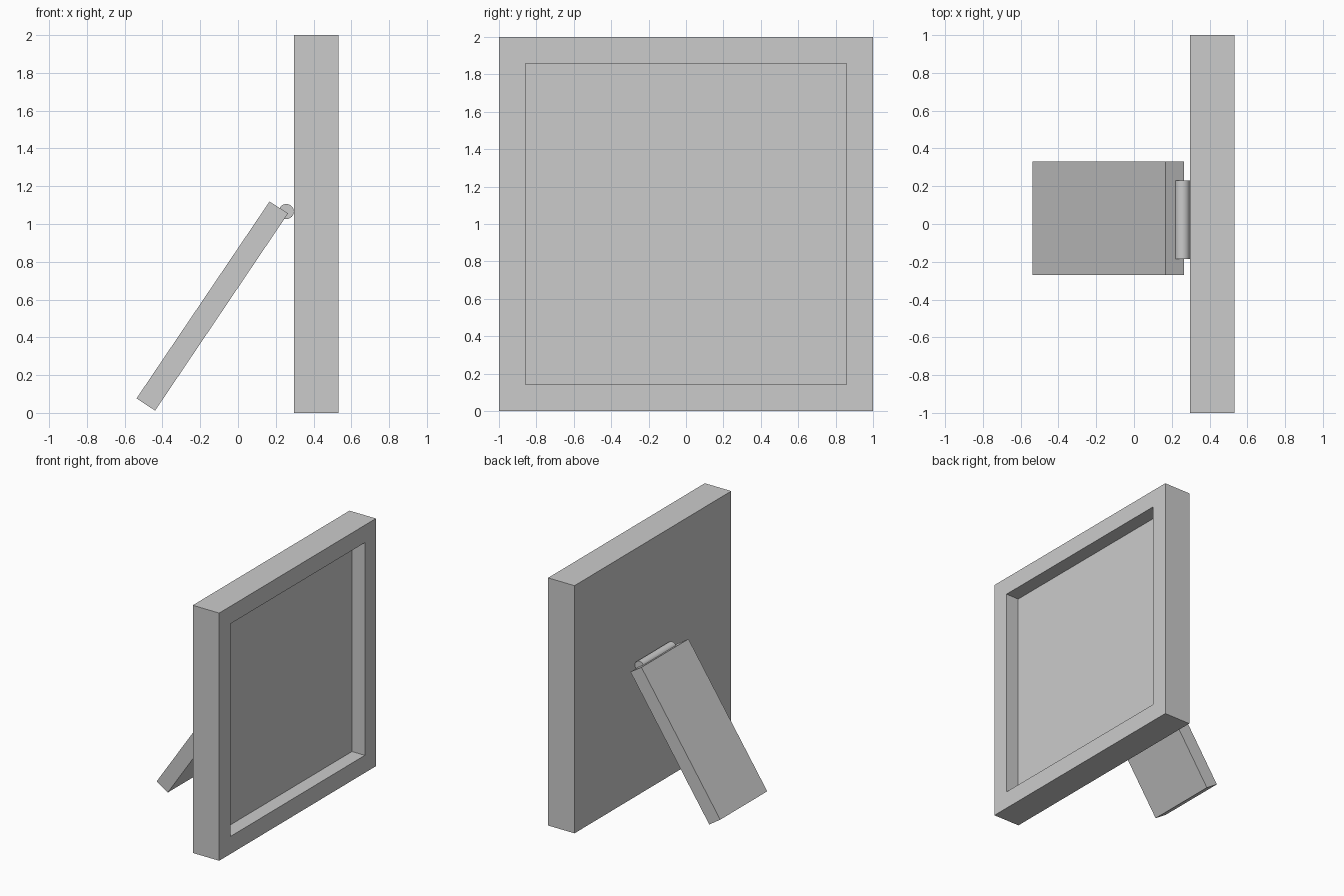
import bpy, bmesh, math
from mathutils import Vector

if "Cube" in bpy.data.objects:
    bpy.data.objects.remove(bpy.data.objects["Cube"])


def finish(name, bm):
    bmesh.ops.recalc_face_normals(bm, faces=bm.faces)
    mesh = bpy.data.meshes.new(name)
    bm.to_mesh(mesh)
    bm.free()
    obj = bpy.data.objects.new(name, mesh)
    bpy.context.collection.objects.link(obj)
    return obj


def prism(name, profile, y0, y1):
    """Extrude an (x, z) profile along y."""
    bm = bmesh.new()
    face = bm.faces.new([bm.verts.new((x, y0, z)) for x, z in profile])
    ext = bmesh.ops.extrude_face_region(bm, geom=[face])
    verts = [v for v in ext["geom"] if isinstance(v, bmesh.types.BMVert)]
    bmesh.ops.translate(bm, verts=verts, vec=(0, y1 - y0, 0))
    return finish(name, bm)


# Picture frame: box whose +x face is inset and pushed in
BACK, FRONT, RIM, DEPTH = 0.296, 0.532, 0.2, 0.115
bm = bmesh.new()
bmesh.ops.create_cube(bm, size=1)
bmesh.ops.scale(bm, verts=bm.verts, vec=(FRONT - BACK, 2, 2))
bmesh.ops.translate(bm, verts=bm.verts, vec=((FRONT + BACK) / 2, 0, 1))
bm.normal_update()
panel = max(bm.faces, key=lambda f: f.calc_center_median().x)
bmesh.ops.inset_region(bm, faces=[panel], thickness=RIM)
ext = bmesh.ops.extrude_face_region(bm, geom=[panel])
verts = [v for v in ext["geom"] if isinstance(v, bmesh.types.BMVert)]
bmesh.ops.translate(bm, verts=verts, vec=(-DEPTH, 0, 0))
if panel.is_valid:
    bmesh.ops.delete(bm, geom=[panel], context='FACES_ONLY')
finish("picture_frame", bm)

# Slanted support leg
prism("support_leg",
      [(0.167, 1.119), (0.265, 1.056), (-0.439, 0.012), (-0.537, 0.077)],
      -0.27, 0.33)

# Hinge barrel
ring = [(0.256 + 0.04 * math.cos(math.tau * i / 32),
         1.066 + 0.04 * math.sin(math.tau * i / 32)) for i in range(32)]
hinge = prism("hinge_barrel", ring, -0.186, 0.229)
bpy.context.view_layer.objects.active = hinge
hinge.select_set(True)
bpy.ops.object.shade_smooth_by_angle(angle=math.radians(30))
